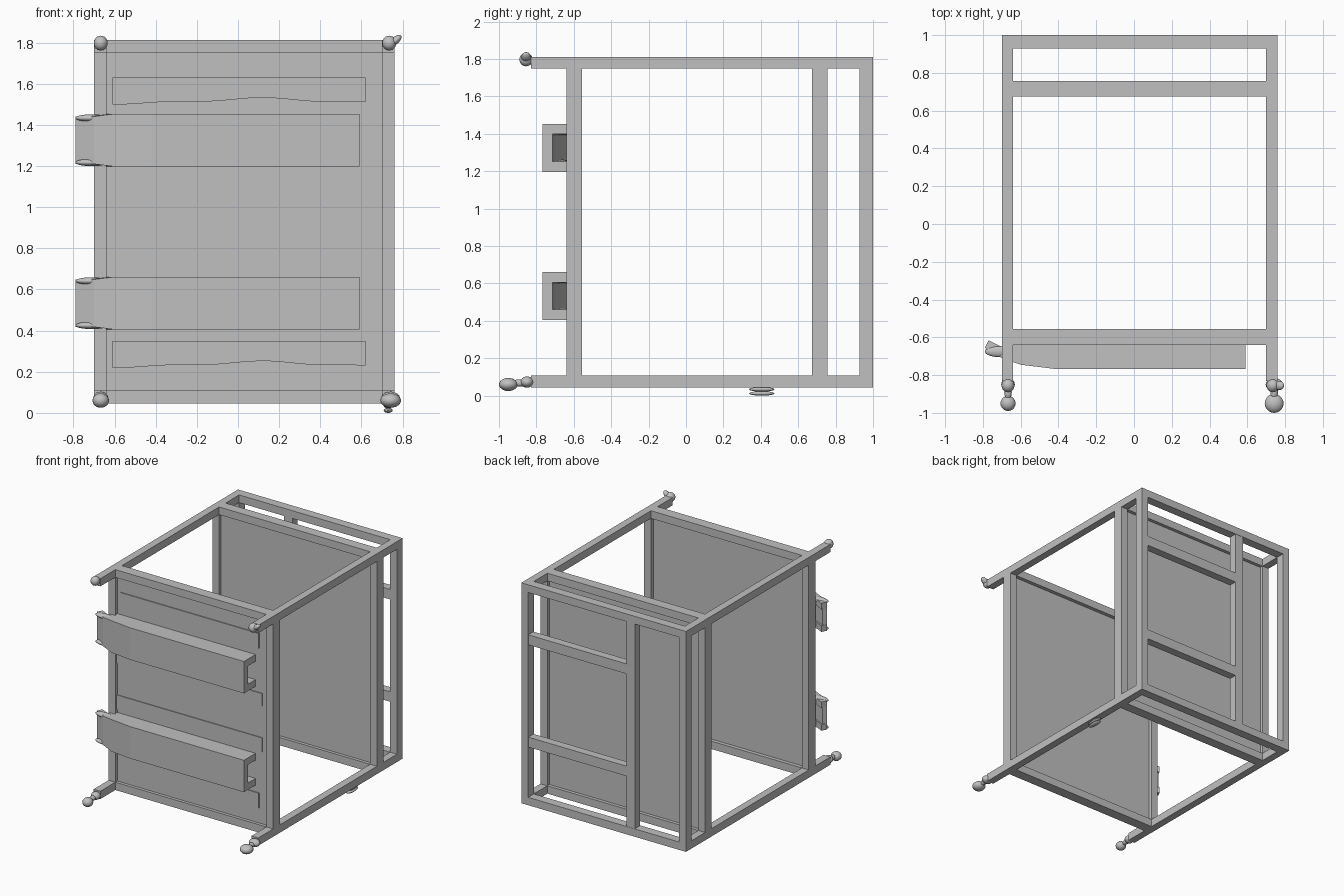
import bpy, bmesh, math
from mathutils import Vector, Matrix

cube = bpy.data.objects.get("Cube")
if cube:
    bpy.data.objects.remove(cube, do_unlink=True)

grey = bpy.data.materials.new("plain_grey")
grey.use_nodes = True
GREY = (0.53, 0.53, 0.53, 1)
grey.diffuse_color = GREY
grey.node_tree.nodes["Principled BSDF"].inputs["Base Color"].default_value = GREY


def finish(name, bm, smooth=False):
    bmesh.ops.recalc_face_normals(bm, faces=bm.faces)
    for f in bm.faces:
        f.smooth = smooth
    mesh = bpy.data.meshes.new(name)
    bm.to_mesh(mesh)
    bm.free()
    mesh.materials.append(grey)
    obj = bpy.data.objects.new(name, mesh)
    bpy.context.collection.objects.link(obj)
    return obj


def box(name, x, y, z):
    bm = bmesh.new()
    size = [b - a for a, b in (x, y, z)]
    mid = [(a + b) / 2 for a, b in (x, y, z)]
    bmesh.ops.create_cube(bm, size=1, matrix=Matrix.LocRotScale(Vector(mid), None, Vector(size)))
    return finish(name, bm)


def prism(name, outline, lo, hi, axis="z"):
    """Extrude an outline along z, or an x-z outline along y."""
    bm = bmesh.new()
    put = (lambda a, b: (a, b, lo)) if axis == "z" else (lambda a, b: (a, lo, b))
    face = bm.faces.new([bm.verts.new(put(a, b)) for a, b in outline])
    top = bmesh.ops.extrude_face_region(bm, geom=[face])["geom"]
    step = Vector((0, 0, hi - lo)) if axis == "z" else Vector((0, hi - lo, 0))
    bmesh.ops.translate(bm, vec=step, verts=[g for g in top if isinstance(g, bmesh.types.BMVert)])
    return finish(name, bm)


def blob(name, centre, radii, tilt=0):
    bm = bmesh.new()
    turn = Matrix.Rotation(tilt, 3, "Y").to_quaternion()
    bmesh.ops.create_uvsphere(bm, u_segments=20, v_segments=12, radius=1,
                              matrix=Matrix.LocRotScale(Vector(centre), turn, Vector(radii)))
    return finish(name, bm, True)


# Open frame: side rails, cross rails and posts
SIDES = {"right": (-0.70, -0.64), "left": (0.70, 0.76)}
LEVELS = {"bottom": (0.045, 0.108), "top": (1.75, 1.812)}
DEPTHS = {"front": (-0.64, -0.555), "middle": (0.675, 0.757), "back": (0.928, 1.0)}
for level, z in LEVELS.items():
    for side, x in SIDES.items():
        box(f"{level}_{side}_rail", x, (-0.83, 1.0), z)
    for depth, y in DEPTHS.items():
        box(f"{level}_{depth}_crossbar", (-0.64, 0.70), y, z)
for depth, y in DEPTHS.items():
    for side, x in SIDES.items():
        box(f"{depth}_{side}_post", x, y, (0.108, 1.75))

# Back divider and its two rungs
box("back_divider", (-0.245, -0.17), (0.932, 0.998), (0.108, 1.75))
for name, z in (("lower", 0.51), ("upper", 1.33)):
    box(f"back_{name}_rung", (-0.17, 0.70), (0.932, 0.998), (z, z + 0.08))

# Closed panels
box("front_panel", (-0.64, 0.70), (-0.615, -0.585), (0.108, 1.75))
box("middle_panel", (-0.64, 0.70), (0.70, 0.73), (0.108, 1.75))

# Shallow ridges on the front panel
for name, z in (("lower", (0.687, 0.80)), ("upper", (1.055, 1.155))):
    box(f"{name}_ridge", (-0.64, 0.65), (-0.622, -0.61), z)


def wavy_pad(name, low, high):
    n = 24
    xs = [-0.61 + 1.23 * i / n for i in range(n + 1)]
    edge = [(x, low + 0.012 * math.sin(5 * x + 1) + 0.005 * math.sin(13 * x)) for x in xs]
    prism(name, edge + [(0.62, high), (-0.61, high)], -0.623, -0.61, "y")


wavy_pad("upper_pad", 1.515, 1.63)
wavy_pad("lower_pad", 0.235, 0.35)

# Channel handles with a flared end
OUTER = [(0.59, -0.767), (-0.42, -0.767), (-0.60, -0.745), (-0.70, -0.71), (-0.79, -0.655)]
FLANGE = OUTER + [(-0.77, -0.615), (-0.70, -0.65), (-0.64, -0.62), (0.59, -0.62)]
WEB = OUTER + [(-0.77, -0.63), (-0.69, -0.665), (-0.58, -0.70), (-0.42, -0.715), (0.59, -0.715)]


def taper(obj, mid):
    """Narrow the flared end towards the handle's middle height."""
    for v in obj.data.vertices:
        if v.co.x < -0.65:
            v.co.z = mid + (v.co.z - mid) * 0.9


for name, z in (("lower", 0.405), ("upper", 1.197)):
    mid = z + 0.128
    parts = [
        prism(f"{name}_handle_bottom", FLANGE, z, z + 0.055),
        prism(f"{name}_handle_top", FLANGE, z + 0.201, z + 0.256),
        prism(f"{name}_handle_face", WEB, z + 0.055, z + 0.201),
    ]
    for part in parts:
        taper(part, mid)
    for end, dz in (("bottom", -0.108), ("top", 0.108)):
        blob(f"{name}_handle_{end}_ear", (-0.71, -0.675, mid + dz), (0.08, 0.03, 0.018))

# Knobs on the top rail ends
for side, x in (("right", -0.667), ("left", 0.735)):
    blob(f"top_{side}_knob", (x, -0.855, 1.797), (0.034, 0.036, 0.036))
blob("top_left_knob_tip", (0.765, -0.855, 1.81), (0.036, 0.025, 0.018), -0.7)

# Feet on the bottom rail ends
for side, x, r in (("right", -0.667, 0.04), ("left", 0.742, 0.05)):
    blob(f"bottom_{side}_collar", (x, -0.85, 0.073), (r * 0.9, 0.035, 0.03))
    blob(f"bottom_{side}_neck", (x, -0.89, 0.068), (0.02, 0.04, 0.02))
    blob(f"bottom_{side}_foot", (x, -0.95, 0.06), (r, r, 0.035))

# Small stacked pads below the left rail
for i, z in enumerate((0.012, 0.034)):
    blob(f"rail_pad_{i + 1}", (0.73, 0.405, z), (0.022, 0.068, 0.012))
